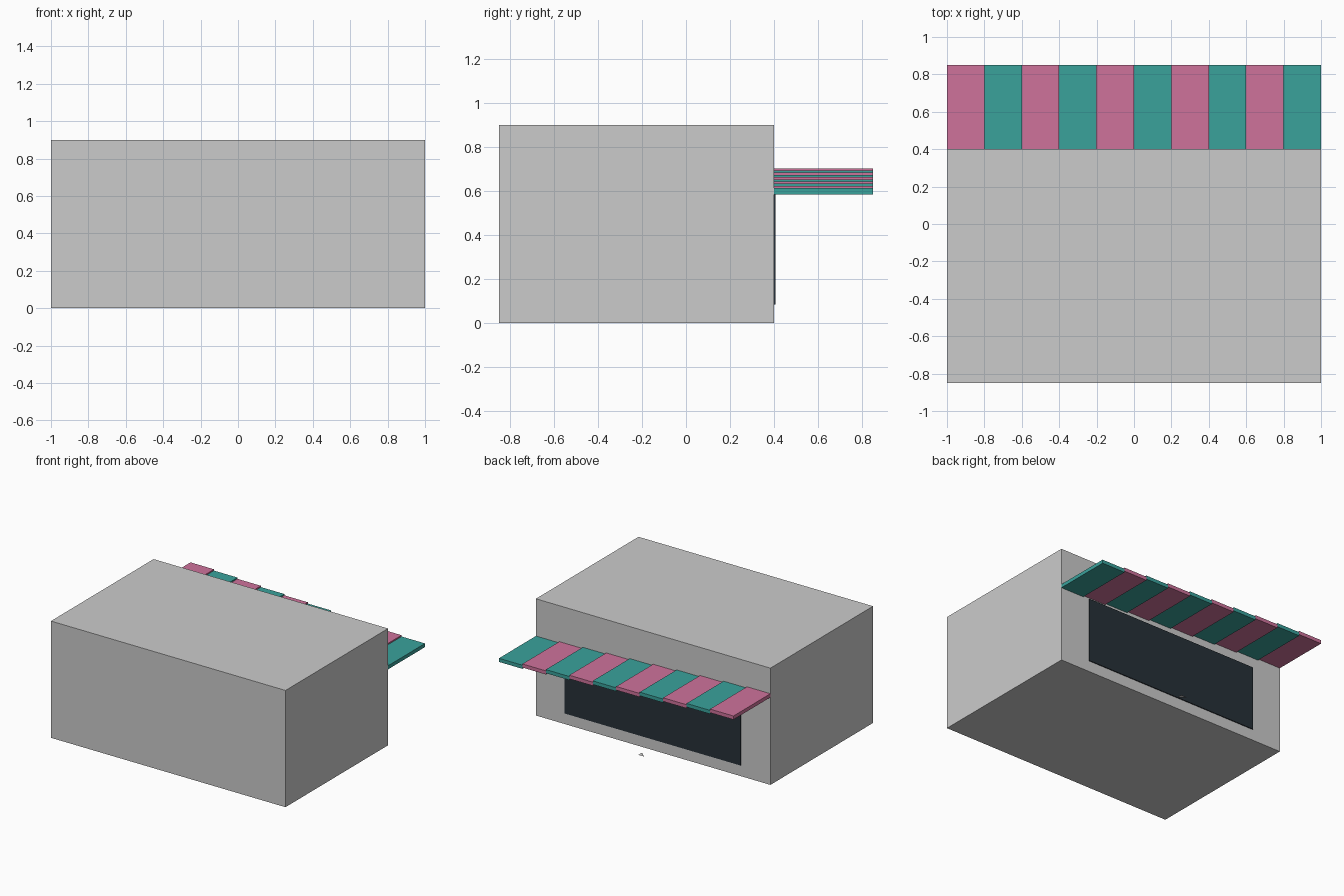
import bpy, bmesh

if "Cube" in bpy.data.objects:
    bpy.data.objects.remove(bpy.data.objects["Cube"])


def material(name, rgb):
    mat = bpy.data.materials.new(name)
    mat.diffuse_color = (*rgb, 1.0)
    mat.use_nodes = True
    mat.node_tree.nodes["Principled BSDF"].inputs["Base Color"].default_value = mat.diffuse_color
    return mat


def add_object(name, bm, mat=None):
    mesh = bpy.data.meshes.new(name)
    bm.to_mesh(mesh)
    bm.free()
    obj = bpy.data.objects.new(name, mesh)
    bpy.context.collection.objects.link(obj)
    if mat:
        mesh.materials.append(mat)
    return obj


def box(name, lo, hi, mat=None):
    bm = bmesh.new()
    bmesh.ops.create_cube(bm, size=1.0)
    for v in bm.verts:
        v.co = [lo[i] + (v.co[i] + 0.5) * (hi[i] - lo[i]) for i in range(3)]
    return add_object(name, bm, mat)


pink = material("awning_pink", (0.62, 0.17, 0.33))
teal = material("awning_teal", (0.042, 0.36, 0.33))
dark = material("window_dark", (0.02, 0.03, 0.04))

# Main building block
box("building", (-1, -0.85, 0), (1, 0.4, 0.9))

# Wide shop window on the back wall
box("shop_window", (-0.75, 0.395, 0.085), (0.75, 0.407, 0.585), dark)

# Striped awning: ten slats, each stepping down towards +x
for i in range(10):
    x = -1 + 0.2 * i
    top = 0.703 - 0.01 * i
    box(f"awning_slat_{i + 1}", (x, 0.4, top - 0.028), (x + 0.2, 0.85, top),
        teal if i % 2 else pink)

# Tiny flat triangle lying in front of the window
bm = bmesh.new()
bm.faces.new([bm.verts.new(p) for p in
              ((0.025, 0.50, 0.013), (0.025, 0.545, 0.013), (-0.025, 0.545, 0.013))])
add_object("ground_chip", bm)
